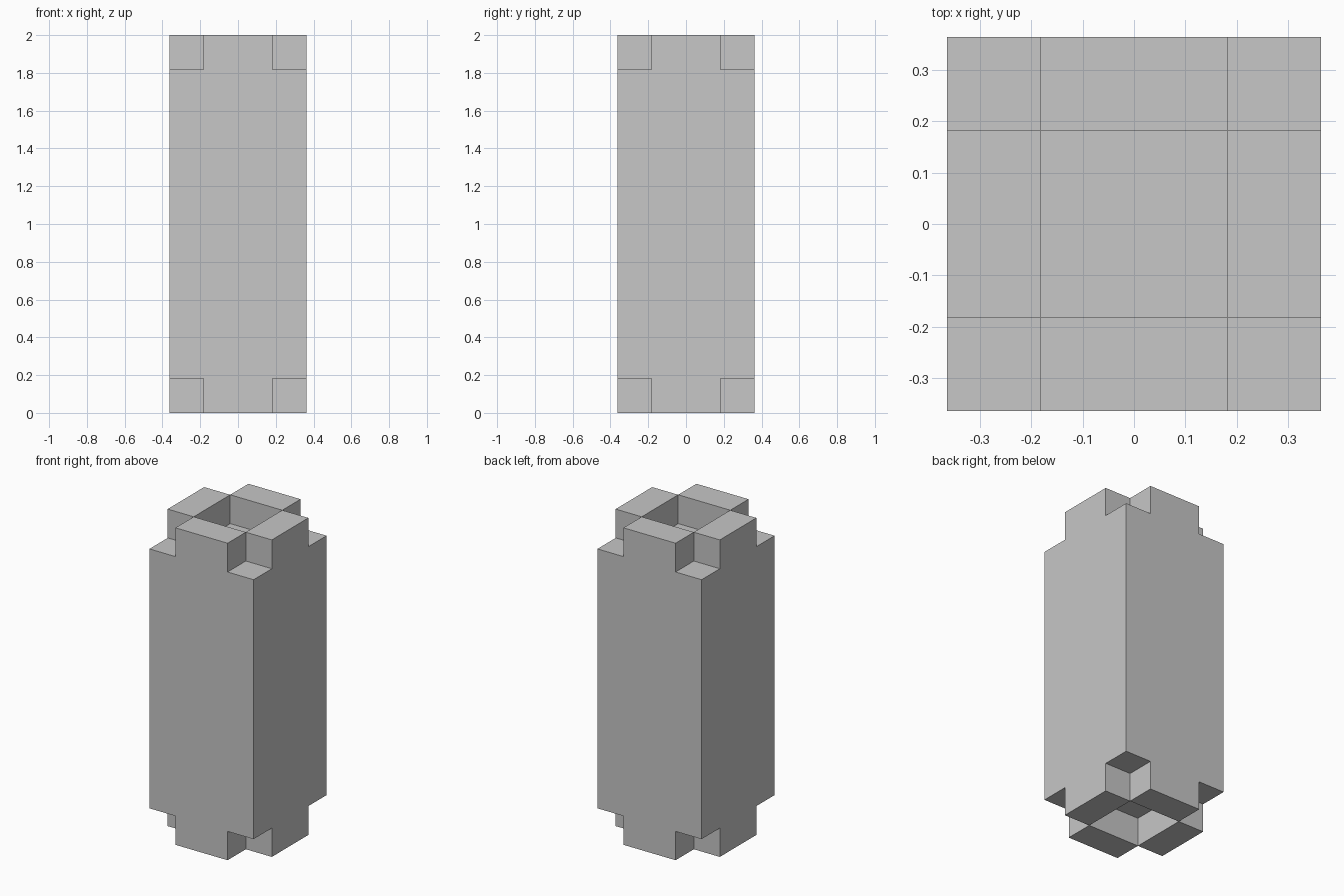
import bpy
import bmesh

old = bpy.data.objects.get("Cube")
if old:
    bpy.data.objects.remove(old, do_unlink=True)

HALF = 0.3635          # half width of the column
INNER = HALF / 2       # half width of the central sockets
TAB = INNER            # height of the end tabs
HEIGHT = 2.0

# Plain grey material
grey = bpy.data.materials.new("plain_grey")
grey.use_nodes = True
colour = (0.57, 0.57, 0.57, 1)
grey.diffuse_color = colour
grey.node_tree.nodes["Principled BSDF"].inputs["Base Color"].default_value = colour

bm = bmesh.new()

# Column body
bmesh.ops.create_cube(bm, size=1)
for v in bm.verts:
    v.co.x *= 2 * HALF
    v.co.y *= 2 * HALF
    v.co.z = HEIGHT / 2 + v.co.z * (HEIGHT - 2 * TAB)

# Divide the ends into a centre, four sides and four corners
for axis in range(2):
    for offset in (-INNER, INNER):
        normal, point = [0, 0, 0], [0, 0, 0]
        normal[axis], point[axis] = 1, offset
        bmesh.ops.bisect_plane(bm, geom=bm.verts[:] + bm.edges[:] + bm.faces[:],
                               plane_co=point, plane_no=normal)

# Raise the side cells into tabs, leaving the corners notched and the centre open
bm.normal_update()
cells = []
for f in bm.faces:
    c = f.calc_center_median()
    if abs(f.normal.z) > 0.9 and (abs(c.x) > INNER) != (abs(c.y) > INNER):
        cells.append(f)
for f in bmesh.ops.extrude_discrete_faces(bm, faces=cells)["faces"]:
    shift = TAB if f.calc_center_median().z > HEIGHT / 2 else -TAB
    bmesh.ops.translate(bm, verts=f.verts[:], vec=(0, 0, shift))

# Merge the flat outer walls
bm.normal_update()
bmesh.ops.dissolve_limit(bm, angle_limit=0.01, verts=bm.verts[:], edges=bm.edges[:])

mesh = bpy.data.meshes.new("notched_column")
bm.to_mesh(mesh)
bm.free()
mesh.materials.append(grey)
column = bpy.data.objects.new("notched_column", mesh)
bpy.context.collection.objects.link(column)
